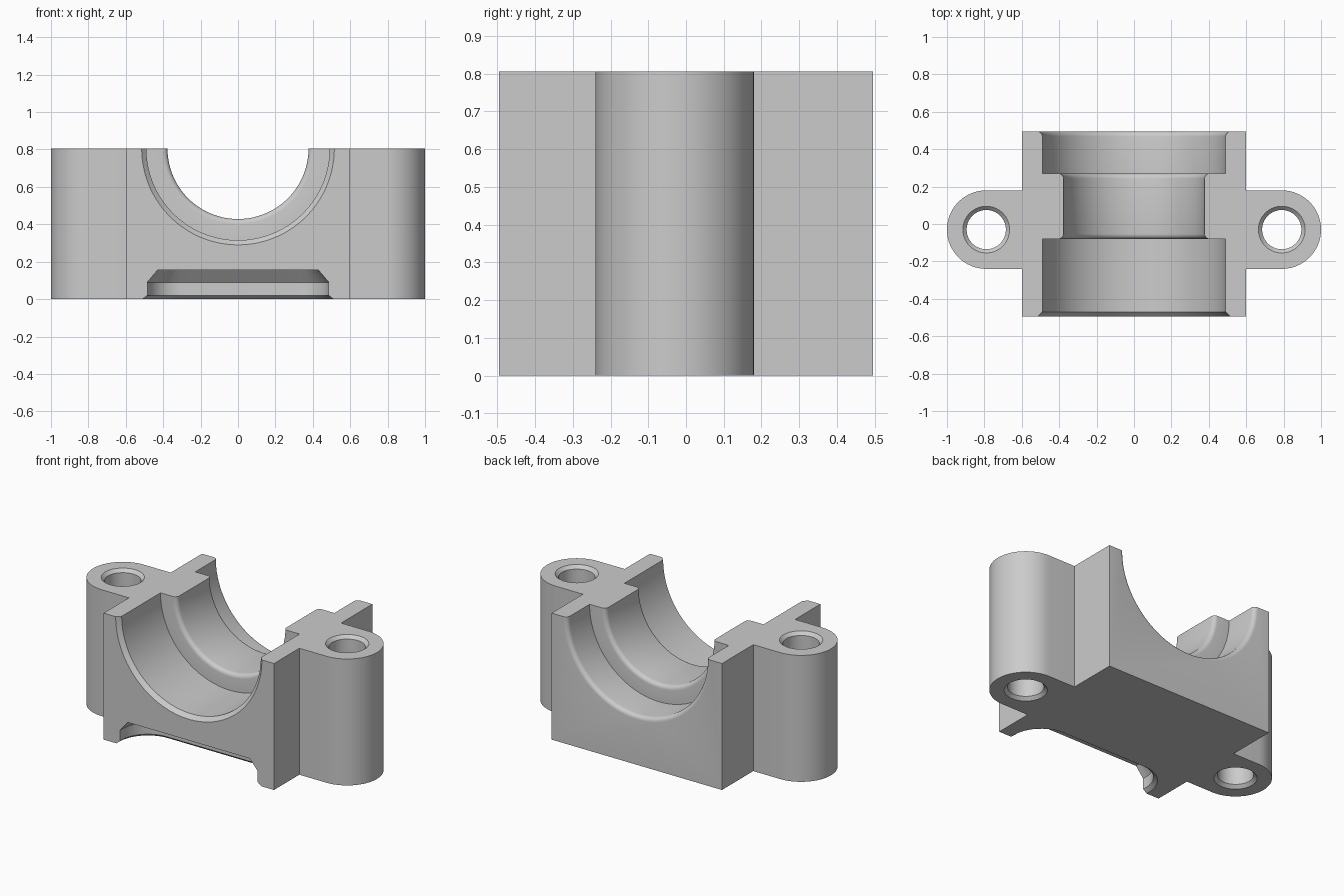
import bpy, bmesh, math

if "Cube" in bpy.data.objects:
    bpy.data.objects.remove(bpy.data.objects["Cube"])

H = 0.805           # block height, also the height of the bore axis
HALF_Y = 0.495      # half of the block depth
EAR_X, EAR_Y, EAR_R = 0.79, -0.03, 0.21


def loft(name, loops):
    """Closed solid through a list of equal-length point loops."""
    bm = bmesh.new()
    rings = [[bm.verts.new(p) for p in loop] for loop in loops]
    n = len(rings[0])
    for a, b in zip(rings, rings[1:]):
        for i in range(n):
            j = (i + 1) % n
            bm.faces.new((a[i], a[j], b[j], b[i]))
    bm.faces.new(rings[0][::-1])
    bm.faces.new(rings[-1])
    bmesh.ops.recalc_face_normals(bm, faces=bm.faces)
    mesh = bpy.data.meshes.new(name)
    bm.to_mesh(mesh)
    bm.free()
    obj = bpy.data.objects.new(name, mesh)
    bpy.context.collection.objects.link(obj)
    return obj


def ring(n, r):
    return [(r * math.cos(2 * math.pi * (i + 0.5) / n),
             r * math.sin(2 * math.pi * (i + 0.5) / n)) for i in range(n)]


def arc(cx, cy, r, a0, a1, n):
    return [(cx + r * math.cos(math.radians(a0 + (a1 - a0) * i / n)),
             cy + r * math.sin(math.radians(a0 + (a1 - a0) * i / n)))
            for i in range(n + 1)]


# Block outline with a rounded bolt ear on each side
right = [(0.6, -HALF_Y), (0.6, EAR_Y - EAR_R)]
right += arc(EAR_X, EAR_Y, EAR_R, -90, 90, 32)
right += [(0.6, EAR_Y + EAR_R), (0.6, HALF_Y)]
outline = right + [(-x, y) for x, y in reversed(right)]
block = loft("bearing_block", [[(x, y, z) for x, y in outline] for z in (0, H)])

# Stepped bore: (y, radius) stations, front chamfer and rounded inner edges
f = 0.027
bore = [(-0.52, 0.54), (-0.47, 0.49), (-0.08, 0.49)]
bore += arc(-0.08 + f, 0.377 + f, f, 180, 270, 5)
bore += arc(0.27 - f, 0.377 + f, f, 270, 360, 5)
bore += [(0.27, 0.49)]
bore += arc(HALF_Y - f, 0.49 + f, f, 270, 360, 5)
bore += [(0.55, 0.49 + f)]
cutters = [loft("bore_cutter", [[(x, y, H + z) for x, z in ring(96, r)]
                                for y, r in bore])]

# Bolt holes, chamfered at both ends
hole = [(-0.02, 0.145), (0.02, 0.105), (H - 0.02, 0.105), (H + 0.02, 0.145)]
for side in (-1, 1):
    cutters.append(loft("bolt_hole_cutter",
                        [[(side * EAR_X + x, EAR_Y + y, z) for x, y in ring(48, r)]
                         for z, r in hole]))

# Rounded pocket under the front edge: (z, outward offset) stations
pocket = []
for z, o in [(-0.02, 0.05), (0.02, 0), (0.09, 0), (0.155, -0.055)]:
    r, w, back = 0.18 + o, 0.485 + o, -HALF_Y + 0.205 + o
    half = [(w, -0.7)] + arc(w - r, back - r, r, 0, 90, 12)
    loop = half + [(-x, y) for x, y in reversed(half)]
    pocket.append([(x, y, z) for x, y in loop])
cutters.append(loft("pocket_cutter", pocket))

# Cut everything out of the block
bpy.context.view_layer.objects.active = block
block.select_set(True)
for c in cutters:
    c.hide_render = True
    mod = block.modifiers.new("cut", 'BOOLEAN')
    mod.operation, mod.solver, mod.object = 'DIFFERENCE', 'EXACT', c
    bpy.ops.object.modifier_apply(modifier=mod.name)
    bpy.data.objects.remove(c)

# Finish
grey = bpy.data.materials.new("plain grey")
grey.diffuse_color = (0.6, 0.6, 0.6, 1)
grey.use_nodes = True
grey.node_tree.nodes["Principled BSDF"].inputs["Base Color"].default_value = grey.diffuse_color
block.data.materials.clear()
block.data.materials.append(grey)
bpy.ops.object.shade_smooth_by_angle(angle=math.radians(25))
